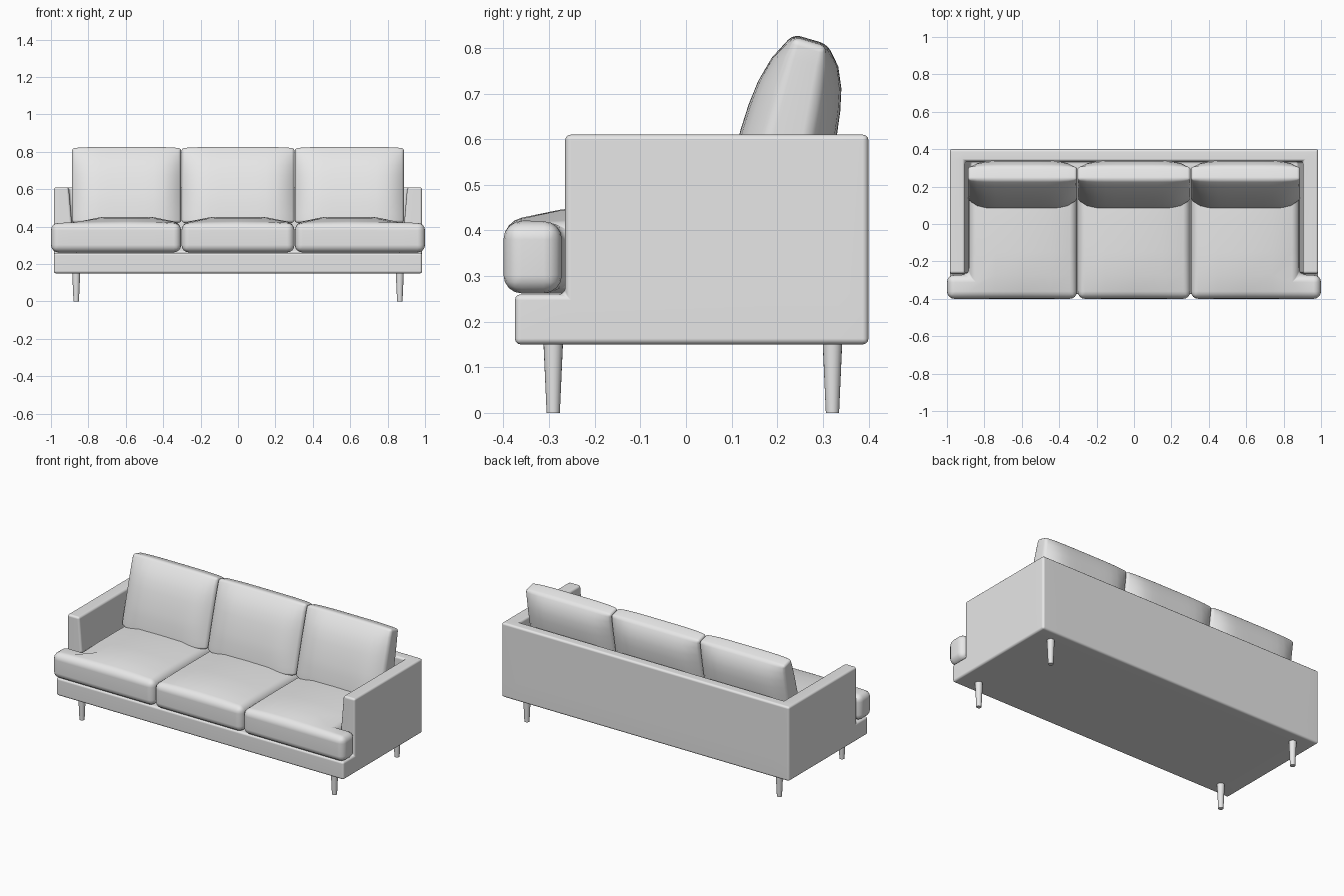
import bpy, bmesh, math

if "Cube" in bpy.data.objects:
    bpy.data.objects.remove(bpy.data.objects["Cube"])

fabric = bpy.data.materials.new("grey_fabric")
fabric.diffuse_color = (0.8, 0.8, 0.8, 1)
fabric.use_nodes = True
fabric.node_tree.nodes["Principled BSDF"].inputs["Base Color"].default_value = fabric.diffuse_color


def finish(bm, name, smooth=50):
    bmesh.ops.recalc_face_normals(bm, faces=bm.faces)
    mesh = bpy.data.meshes.new(name)
    bm.to_mesh(mesh)
    bm.free()
    mesh.materials.append(fabric)
    ob = bpy.data.objects.new(name, mesh)
    bpy.context.collection.objects.link(ob)
    bpy.ops.object.select_all(action='DESELECT')
    ob.select_set(True)
    bpy.context.view_layer.objects.active = ob
    bpy.ops.object.shade_smooth_by_angle(angle=math.radians(smooth))
    mod = ob.modifiers.new("even_shading", 'WEIGHTED_NORMAL')
    mod.keep_sharp = True
    return ob


def block(name, lines, keep, warp, bevel, segments):
    """Solid made of filled grid cells, bent by warp, with rounded edges."""
    bm = bmesh.new()
    verts = {}
    n = [len(l) - 1 for l in lines]

    def filled(c):
        return all(0 <= c[a] < n[a] for a in range(3)) and keep(*c)

    def vert(c):
        if c not in verts:
            verts[c] = bm.verts.new(warp(*[lines[a][c[a]] for a in range(3)]))
        return verts[c]

    for c in [(i, j, k) for i in range(n[0]) for j in range(n[1]) for k in range(n[2])]:
        if not filled(c):
            continue
        for a in range(3):
            for side in (0, 1):
                near = list(c)
                near[a] += 2 * side - 1
                if filled(near):
                    continue
                quad = []
                for p, q in ((0, 0), (1, 0), (1, 1), (0, 1)):
                    corner = list(c)
                    corner[a] += side
                    corner[(a + 1) % 3] += p
                    corner[(a + 2) % 3] += q
                    quad.append(vert(tuple(corner)))
                bm.faces.new(quad)
    bmesh.ops.recalc_face_normals(bm, faces=bm.faces)
    sharp = [e for e in bm.edges if e.calc_face_angle(0) > math.radians(40)]
    bmesh.ops.bevel(bm, geom=sharp, offset=bevel, segments=segments,
                    profile=0.5, affect='EDGES', clamp_overlap=True)
    return finish(bm, name)


def spread(a, b, n):
    return [a + (b - a) * i / n for i in range(n + 1)]


# Frame: base, two arms leaning outward and the back in one upholstered piece
def frame_warp(x, y, z):
    if abs(x) < 0.95:
        x = math.copysign(0.905 if z > 0.5 else 0.875, x)
    return x, y, z


block("frame", ([-0.985, -0.9, 0.9, 0.985], [-0.375, -0.265, 0.335, 0.40], [0.15, 0.26, 0.61]),
      lambda i, j, k: k == 0 or (j > 0 and (i != 1 or j == 2)), frame_warp, 0.013, 3)


# Seat cushions: crowned tops, the outer two wrapping round the arm fronts
def seat(name, x0, x1, ear):
    cx, half = (x0 + x1) / 2, (x1 - x0) / 2
    xs = spread(x0, x1, 4)
    if ear < 0:
        xs = [-1.0] + xs
    if ear > 0:
        xs = xs + [1.0]
    ear_cell = {-1: 0, 0: -1, 1: 4}[ear]

    def warp(x, y, z):
        u = min(1, abs(x - cx) / half)
        v = (y + 0.03) / 0.37
        if z > 0.4:
            z += 0.032 * (1 - u ** 4) * max(0, 1 - v ** 4)
        return x, y, z

    block(name, (xs, [-0.40, -0.272, -0.15, 0.0, 0.12, 0.24], [0.262, 0.42]),
          lambda i, j, k: i != ear_cell or j == 0, warp, 0.04, 4)


seat("seat_cushion_left", -0.884, -0.304, -1)
seat("seat_cushion_middle", -0.302, 0.302, 0)
seat("seat_cushion_right", 0.304, 0.884, 1)


# Back cushions: leaning pillows with bulged front and rear around a side panel
def pillow(name, x0, x1):
    cx, half = (x0 + x1) / 2, (x1 - x0) / 2

    def warp(x, y, t):
        u = abs(x - cx) / half
        front = 0.125 + 0.11 * t
        rear = 0.235 + 0.075 * t
        puff = 0.06 * (1 - u ** 6) * (1 - t ** 6) * (0.75 + 0.25 * min(1, t / 0.3))
        z = 0.42 + (0.41 - 0.022 * y) * t
        if t == 1:
            z -= 0.006 * u ** 4
        return x, front + (rear - front) * y + (2 * y - 1) * puff, z

    block(name, (spread(x0, x1, 12), [0, 0.5, 1], spread(0, 1, 8)),
          lambda i, j, k: True, warp, 0.016, 3)


pillow("back_cushion_left", -0.888, -0.304)
pillow("back_cushion_middle", -0.302, 0.302)
pillow("back_cushion_right", 0.304, 0.888)

# Legs: round and tapering to the floor
for x, side in ((-0.865, "left"), (0.865, "right")):
    for y, end in ((-0.291, "front"), (0.321, "rear")):
        bm = bmesh.new()
        bmesh.ops.create_cone(bm, cap_ends=True, segments=20, radius1=0.0145,
                              radius2=0.0215, depth=0.155)
        bmesh.ops.translate(bm, verts=bm.verts, vec=(x, y, 0.0775))
        finish(bm, f"{end}_leg_{side}", 40)
